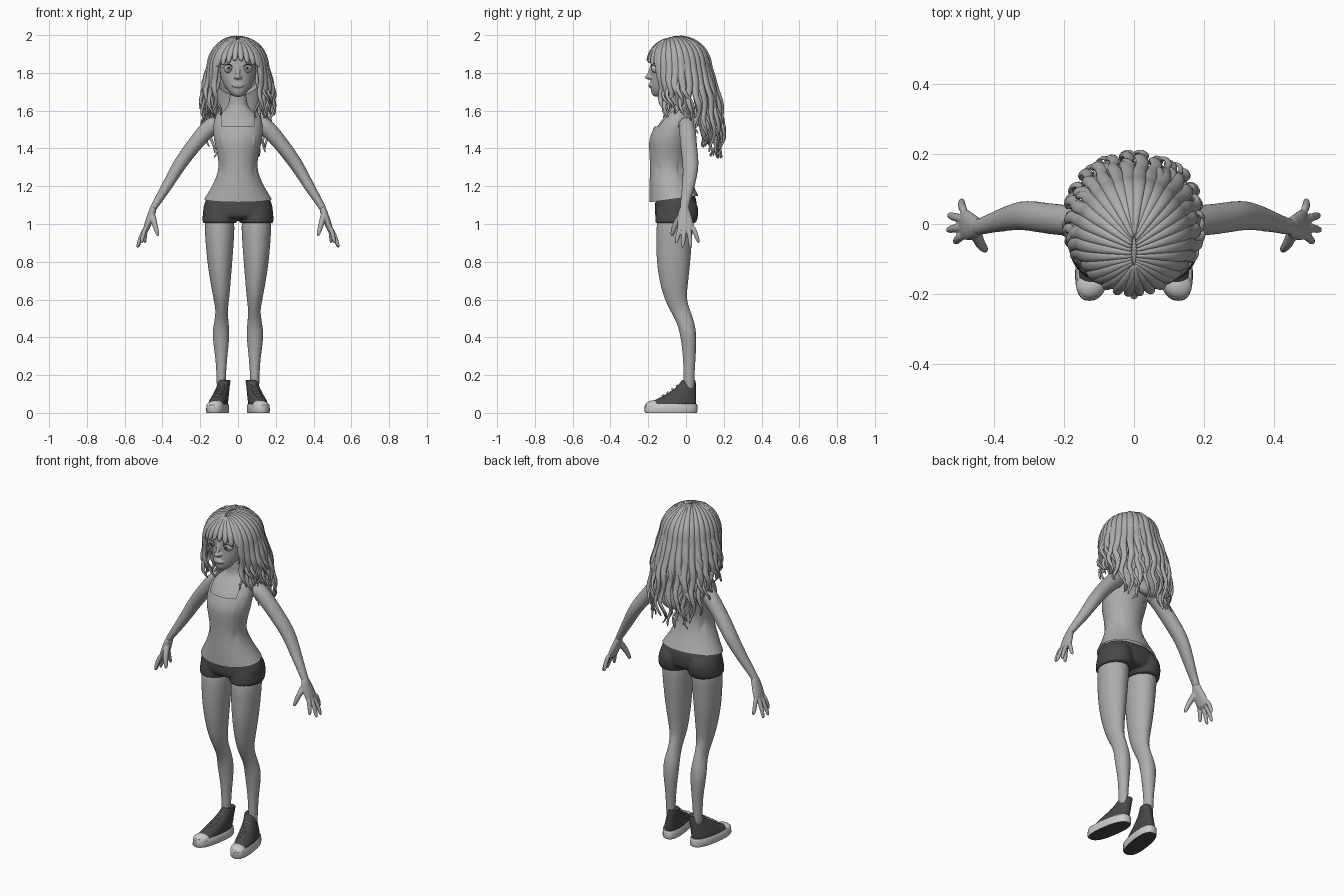
import bpy, bmesh, random
from math import sin, cos, pi, radians, copysign
from mathutils import Vector, Matrix

random.seed(4)
if bpy.data.objects.get("Cube"):
    bpy.data.objects.remove(bpy.data.objects["Cube"], do_unlink=True)
AXIS_X, AXIS_Y, AXIS_Z = Vector((1, 0, 0)), Vector((0, 1, 0)), Vector((0, 0, 1))
bm = bmesh.new()  # shared work mesh, emptied whenever a part is finished

def make_material(name, value):
    material = bpy.data.materials.new(name)
    material.use_nodes = True
    material.diffuse_color = color = (value, value, value, 1)
    material.node_tree.nodes["Principled BSDF"].inputs["Base Color"].default_value = color
    return material

GREY, PALE = make_material("clay_grey", 0.42), make_material("pale_grey", 0.6)
CHARCOAL, IRIS = make_material("charcoal", 0.065), make_material("iris_grey", 0.2)
BLACK = make_material("pupil_black", 0.01)

def tube(points, sizes, side=AXIS_X, axis=None, sides=16, capped=True, power=1.0):
    """Sweep an ellipse through points; sizes are (half width, half depth)."""
    points, rings = [Vector(p) for p in points], []
    for i, (point, (width, depth)) in enumerate(zip(points, sizes)):
        along = axis or (points[min(i + 1, len(points) - 1)] - points[max(i - 1, 0)]).normalized()
        across = (side - along * side.dot(along)).normalized()
        out, ring = along.cross(across), []
        for turn in (2 * pi * k / sides for k in range(sides)):
            c, s = (copysign(abs(v) ** power, v) for v in (cos(turn), sin(turn)))
            ring.append(bm.verts.new(point + across * width * c + out * depth * s))
        rings.append(ring)
    for low, high in zip(rings, rings[1:]):
        for k in range(sides):
            bm.faces.new((low[k - 1], low[k], high[k], high[k - 1]))
    for ring in (rings[0], rings[-1]) if capped else ():
        bm.faces.new(ring)

def stack(sections, center_x=0.0, **options):
    """Horizontal sections given as (height, half width, front y, back y)."""
    tube([(center_x, (front + back) / 2, z) for z, width, front, back in sections],
         [(width, (back - front) / 2) for z, width, front, back in sections], axis=AXIS_Z, **options)

def ball(center, radii, turn=0.0):
    matrix = Matrix.Translation(center) @ Matrix.Rotation(turn, 4, "X") @ Matrix.Diagonal((*radii, 1))
    bmesh.ops.create_uvsphere(bm, u_segments=24, v_segments=16, radius=1, matrix=matrix)

def finish(name, materials, mirror=False, levels=2, rule=None, blend=0):
    """Make the object; blend is the voxel size for melting overlapping parts together."""
    bmesh.ops.recalc_face_normals(bm, faces=bm.faces)
    for face in bm.faces:
        face.smooth, face.material_index = True, rule(face) if rule else 0
    mesh = bpy.data.meshes.new(name)
    bm.to_mesh(mesh)
    bm.clear()
    for material in materials:
        mesh.materials.append(material)
    obj = bpy.data.objects.new(name, mesh)
    bpy.context.collection.objects.link(obj)
    if mirror:
        obj.modifiers.new("mirror", "MIRROR").use_mirror_merge = False
    if levels:
        subdivision = obj.modifiers.new("subdivide", "SUBSURF")
        subdivision.levels = subdivision.render_levels = levels
    else:
        mesh.set_sharp_from_angle(angle=radians(40))
    if blend:
        remesh = obj.modifiers.new("blend", "REMESH")
        remesh.mode, remesh.voxel_size, remesh.use_smooth_shade = "VOXEL", blend, True
        obj.modifiers.new("soften", "SMOOTH").iterations = 5

# Torso, neck and arms in one skin
stack([(1.08, .165, -.15, .055), (1.2, .127, -.175, .03), (1.29, .09, -.175, -.005), (1.37, .102, -.18, -.002),
       (1.45, .124, -.19, .018), (1.52, .124, -.155, .03), (1.57, .115, -.115, .03), (1.6, .075, -.085, .02),
       (1.63, .046, -.07, .01), (1.74, .043, -.08, .0)])
for sign in (-1, 1):
    arm = [(.1, 0, 1.545), (.155, .008, 1.51), (.22, .012, 1.435), (.285, .022, 1.35),
           (.325, .026, 1.29), (.385, .01, 1.185), (.44, -.008, 1.1), (.46, -.01, 1.06)]
    tube([(sign * x, y, z) for x, y, z in arm], [(.045, .045), (.046, .048), (.045, .041), (.045, .039),
         (.043, .035), (.033, .028), (.024, .02), (.026, .017)], side=AXIS_Y)
finish("body", [GREY], blend=.007)

# Tank top: square neckline cut out, hem rising to the back
stack([(1.115, .18, -.194, .066), (1.2, .137, -.194, .042), (1.29, .097, -.191, .003), (1.37, .109, -.193, .005),
       (1.45, .131, -.2, .025), (1.52, .131, -.165, .037), (1.57, .123, -.126, .038), (1.6, .098, -.1, .03)],
      sides=32, capped=False)
for vert in bm.verts:
    vert.co.z += .13 * (vert.co.y + .194) if vert.co.z < 1.13 else 0
for spot, normal in (((.085, 0, 0), AXIS_X), ((-.085, 0, 0), AXIS_X), ((0, 0, 1.515), AXIS_Z)):
    bmesh.ops.bisect_plane(bm, geom=bm.verts[:] + bm.edges[:] + bm.faces[:], plane_co=spot, plane_no=normal)
neckline = [f for f in bm.faces if f.calc_center_median().z > 1.515 and abs(f.calc_center_median().x) < .085]
bmesh.ops.delete(bm, geom=neckline, context="FACES")
finish("tank_top", [GREY])

# Shorts
stack([(1.165, .145, -.15, .047), (1.13, .174, -.163, .056), (1.08, .189, -.168, .06),
       (1.045, .186, -.166, .055), (1.02, .16, -.15, .03)], sides=24, power=.85)
for sign in (-1, 1):
    stack([(1.14, .06, -.13, .05), (1.08, .09, -.16, .072), (1.03, .094, -.166, .066),
           (1.005, .093, -.166, .055), (1.003, .09, -.163, .052)], center_x=sign * .097)
finish("shorts", [CHARCOAL], levels=1, blend=.007)

# Legs
leg = [(1.07, .098, -.055, .083, .1), (.95, .097, -.062, .08, .098), (.8, .097, -.067, .068, .092),
       (.68, .092, -.064, .053, .075), (.6, .088, -.056, .042, .058), (.54, .086, -.03, .031, .054),
       (.48, .088, -.002, .039, .047), (.41, .091, .014, .048, .044), (.3, .088, .018, .032, .034),
       (.2, .089, .016, .025, .029), (.1, .089, .016, .024, .028)]
tube([(x, y, z) for z, x, y, w, d in leg], [(w, d) for z, x, y, w, d in leg], axis=AXIS_Z)
finish("leg", [GREY], mirror=True)

# Hands
tube([(.443, -.008, 1.1), (.458, -.01, 1.05), (.478, -.003, 1.0), (.492, .002, .955)],
     [(.024, .019), (.036, .02), (.046, .019), (.045, .015)], side=AXIS_Y)
for i, tip in enumerate([(.512, -.054, .893), (.535, -.018, .87), (.532, .026, .87), (.492, .07, .895)]):
    base, tip = Vector((.485, -.03 + i * .022, .99)), Vector(tip)
    tube([base, base.lerp(tip, .5) + AXIS_X * .006, tip], [(.014, .014), (.014, .013), (.01, .01)],
         side=AXIS_Y, sides=8)
tube([(.455, -.015, 1.06), (.445, -.048, 1.01), (.433, -.066, .975), (.422, -.076, .933)],
     [(.018, .019), (.02, .017), (.015, .014), (.011, .01)], side=AXIS_Y, sides=8)
finish("hand", [GREY], mirror=True, blend=.004)

# High-top shoes, toes turned slightly outward
def finish_shoe(name, materials, **options):
    for vert in bm.verts:
        vert.co.x += .108 - .14 * (vert.co.y + .08) - .2 * max(0, vert.co.z - .05)
    finish(name, materials, mirror=True, **options)

stack([(0, .052, -.215, .058), (.008, .055, -.22, .061), (.042, .054, -.218, .06), (.047, .05, -.213, .057)],
      sides=32, power=.8)
finish_shoe("shoe_sole", [PALE, CHARCOAL], levels=0, rule=lambda f: f.normal.z < -.9)
stack([(.03, .051, -.212, .057), (.055, .05, -.195, .057), (.078, .046, -.145, .056), (.115, .038, -.078, .054),
       (.15, .033, -.036, .053), (.178, .031, -.022, .052), (.168, .024, -.012, .044)], power=.9)
finish_shoe("shoe_upper", [CHARCOAL])
ball((0, -.169, .037), (.045, .045, .03))
finish_shoe("toe_cap", [PALE], levels=0)
for f in (0, .25, .5, .75, 1):
    y, z, w = -.128 + .1 * f, .09 + .07 * f, .026 - .008 * f
    for slant in (-.006, .006):
        tube([(-w, y + .012, z - slant), (0, y - .004, z + .002), (w, y + .012, z + slant)], [(.003, .003)] * 3,
             side=AXIS_Z, sides=6)
finish_shoe("laces", [PALE], levels=1)

# Head with nose and lips
stack([(1.672, .022, -.172, -.11), (1.69, .042, -.185, -.08), (1.72, .068, -.19, -.03), (1.76, .09, -.19, .03),
       (1.81, .102, -.186, .06), (1.86, .105, -.193, .08), (1.92, .09, -.168, .07), (1.96, .05, -.11, .03)])
for x, radii in ((0, (.014, .021, .013)), (-.013, (.01, .014, .009)), (.013, (.01, .014, .009))):
    ball((x, -.196 + abs(x) * .5, 1.777), radii)
tube([(0, -.176, 1.85), (0, -.188, 1.81), (0, -.201, 1.782)], [(.011, .01)] * 3)
for height, droop in ((1.74, .005), (1.728, -.003)):
    tube([(x, -.193 + 6 * x * x, height - droop * abs(x) / .03) for x in (-.034, -.016, 0, .016, .034)],
         [(w, w) for w in (.003, .006, .007, .006, .003)], side=AXIS_Z, sides=8)
finish("head", [GREY], blend=.004)

# Eyes and lash lines
EYE = Vector((.048, -.157, 1.825))

def eye_color(face):
    facing = -(face.calc_center_median() - EYE).normalized().y
    return 2 if facing > .975 else 1 if facing > .84 else 0

ball(EYE, (.027, .027, .027), turn=pi / 2)
finish("eye", [PALE, IRIS, BLACK], mirror=True, levels=0, rule=eye_color)
tube([(.022, -.173, 1.822), (.034, -.183, 1.841), (.05, -.183, 1.847), (.066, -.173, 1.842), (.079, -.153, 1.828)],
     [(.003, .003)] * 5, side=AXIS_Z, sides=6)
finish("lash_line", [CHARCOAL], mirror=True, levels=1)

# Hair: inner cap and inner volume at the back
CROWN = Vector((0, -.04, 1.83))
ball(CROWN, (.146, .156, .153))
bmesh.ops.delete(bm, geom=[v for v in bm.verts if v.co.y < -.08 and v.co.z < 1.88], context="VERTS")
finish("hair_cap", [GREY], levels=1)
stack([(1.84, .12, -.02, .1), (1.74, .12, .02, .125), (1.62, .11, .05, .15), (1.5, .1, .07, .16), (1.42, .07, .09, .15)])
finish("hair_volume", [GREY])

def on_skull(angle, polar, scale=1.0, parting=0.0):
    """Point on the skull; parting moves the root forward along the middle line."""
    y = -sin(polar) * cos(angle) - .25 * parting * (1 + cos(angle))
    unit = Vector((sin(polar) * sin(angle), y, cos(polar))).normalized()
    return CROWN + Vector((.152 * unit.x, .163 * unit.y, .157 * unit.z)) * scale

def hanging(angle, scale, curl):
    """Wavy path falling from the widest part of the skull, longer at the back."""
    back, front = (min(1, max(0, v)) for v in ((abs(angle) - 1.75) / .7, (1.6 - abs(angle)) * 1.5))
    end = 1.59 - .22 * back + random.uniform(-.03, .03)
    phase, waves, start = random.uniform(0, 2 * pi), 1.5 + back, on_skull(angle, pi / 2, scale)
    out, side = Vector((sin(angle), -cos(angle), 0)), Vector((cos(angle), sin(angle), 0))
    points = []
    for f in (k / 14 for k in range(1, 15)):
        turn = phase + f * waves * 2 * pi
        sway = curl * f * (side * sin(turn) + out * cos(turn) * .8)
        bulge = out * (.035 + .035 * back - .03 * front) * sin(pi * f * .7) + AXIS_Y * .03 * front * f
        points.append(start + bulge + sway - AXIS_Z * f * (start.z - end))
    return points

# Hair: locks swept from the parting, short over the forehead
for angle in ((i + .5) / 32 * 2 * pi - pi for i in range(32)):
    fringe = abs(angle) < .72
    reach = radians(77) + abs(angle) * .35 if fringe else pi / 2
    scale, points, sizes = 1 + random.uniform(0, .03), [], []
    for f in (k / 8 for k in range(9)):
        polar = .02 + (reach - .02) * f
        points.append(on_skull(angle * (1 + .15 * f * fringe), polar, scale, (1 - f) ** 1.5))
        tip = max(.35, 1 - f ** 6) if fringe else 1
        sizes.append((.006 + .017 * sin(polar) * tip, .008 + .006 * sin(polar) * tip))
    if not fringe:
        points += hanging(angle, scale, .016)
        sizes += [(.022 * (1 - .8 * f * f), .015 * (1 - .7 * f * f)) for f in (k / 14 for k in range(1, 15))]
    tube(points, sizes, side=Vector((cos(angle), sin(angle), 0)), sides=8)
finish("hair_locks", [GREY], levels=1)

# Hair: looser curls over the sides and back, some tucked inside
for i in range(28):
    angle = .85 + (i + .5) / 28 * 2 * (pi - .85)
    angle, scale = angle if angle < pi else angle - 2 * pi, .86 if i % 3 == 0 else 1.01
    points = [on_skull(angle, 1.2, scale * .97), on_skull(angle, 1.45, scale)] + hanging(angle, scale, .028)
    tube(points, [(.015 - .011 * (k / 15) ** 2, .01 - .006 * (k / 15) ** 2) for k in range(16)],
         side=Vector((cos(angle), sin(angle), 0)), sides=8)
finish("hair_curls", [GREY], levels=1)
